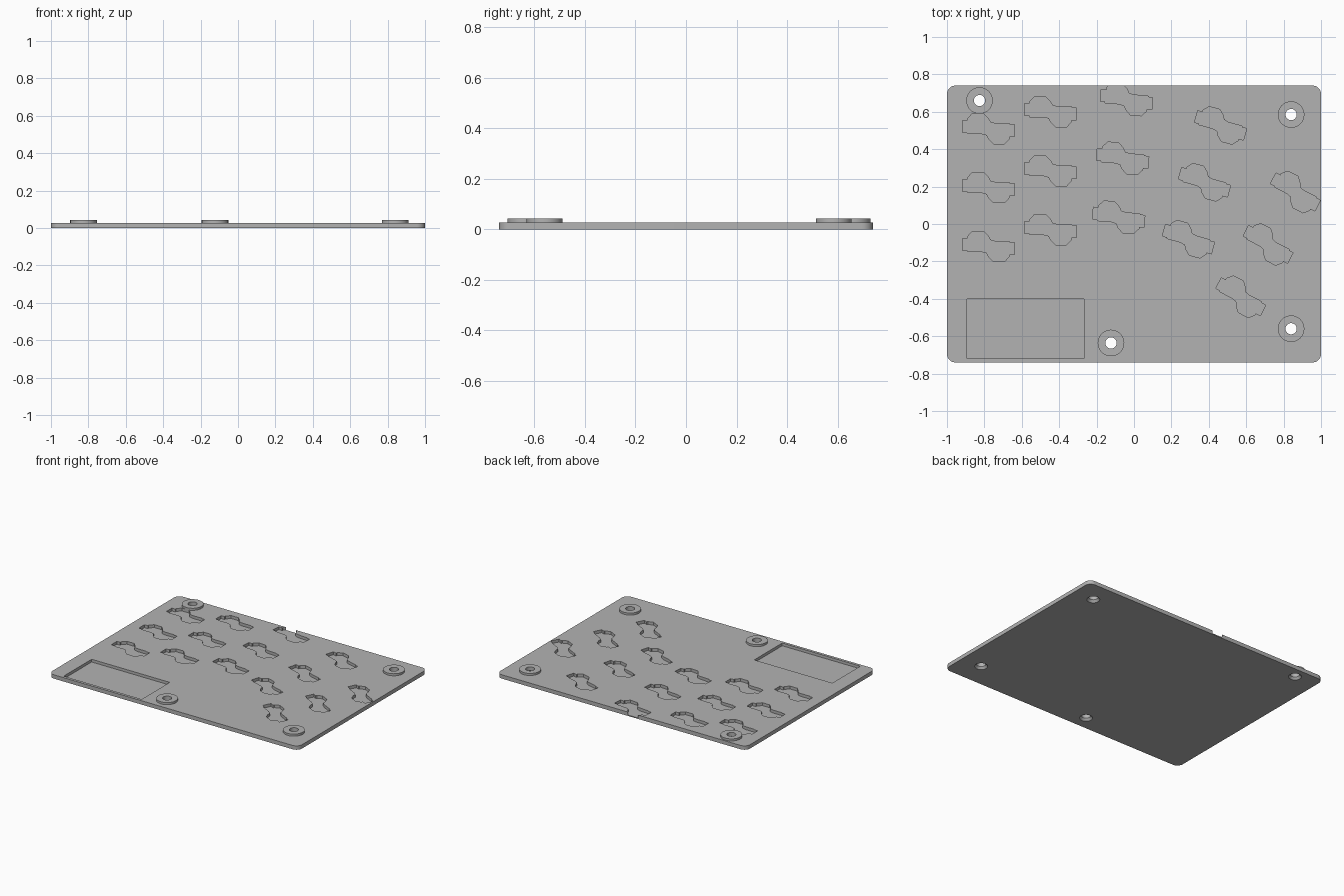
import bpy, bmesh, math
from mathutils import Matrix, Vector

if "Cube" in bpy.data.objects:
    bpy.data.objects.remove(bpy.data.objects["Cube"])

TOP, BOSS_TOP = 0.028, 0.043
grey = bpy.data.materials.new("plain grey")
grey.diffuse_color = (0.45, 0.45, 0.45, 1)
grey.use_nodes = True
grey.node_tree.nodes["Principled BSDF"].inputs["Base Color"].default_value = grey.diffuse_color


def prism(bm, pts, z0, z1):
    """Extrude a closed outline between two heights."""
    face = bm.faces.new([bm.verts.new((x, y, z0)) for x, y in pts])
    ext = bmesh.ops.extrude_face_region(bm, geom=[face])["geom"]
    bmesh.ops.translate(bm, vec=(0, 0, z1 - z0),
                        verts=[v for v in ext if isinstance(v, bmesh.types.BMVert)])


def make(name, bm):
    bmesh.ops.recalc_face_normals(bm, faces=bm.faces[:])
    me = bpy.data.meshes.new(name)
    bm.to_mesh(me)
    bm.free()
    ob = bpy.data.objects.new(name, me)
    me.materials.append(grey)
    bpy.context.collection.objects.link(ob)
    return ob


def smooth(ob):
    bpy.ops.object.select_all(action='DESELECT')
    ob.select_set(True)
    bpy.context.view_layer.objects.active = ob
    bpy.ops.object.shade_smooth_by_angle(angle=math.radians(30))


# Base plate with rounded corners
W, D, R = 1.0, 0.74, 0.045
outline = []
for k, (sx, sy) in enumerate([(1, 1), (-1, 1), (-1, -1), (1, -1)]):
    for i in range(9):
        a = math.radians(90 * k + 90 * i / 8)
        outline.append((sx * (W - R) + R * math.cos(a), sy * (D - R) + R * math.sin(a)))
bm = bmesh.new()
prism(bm, outline, 0, TOP)
plate = make("base_plate", bm)

# Socket pocket outline: one half, repeated by a half turn
half = [(-.139, -.021), (-.139, .043), (-.112, .043), (-.112, .053), (-.086, .081),
        (-.027, .081), (-.002, .056), (.010, .034), (.036, .027), (.112, .027), (.114, .021)]
socket = half + [(-x, -y) for x, y in half]

# Columns: first centre, step to the next one, count, tilt
columns = [((-.778, .51), (0, -.315), 3, 0),
           ((-.446, .60), (0, -.315), 3, 0),
           ((-.040, .666), (-.021, -.315), 3, -4.5),
           ((.463, .527), (-.086, -.304), 3, -15.5),
           ((.863, .171), (-.146, -.280), 3, -27)]
bm = bmesh.new()
for (cx, cy), (dx, dy), count, tilt in columns:
    turn = Matrix.Rotation(math.radians(tilt), 2)
    for i in range(count):
        c = Vector((cx + i * dx, cy + i * dy))
        prism(bm, [c + turn @ Vector(p) for p in socket], 0.007, 0.06)

# Rectangular board recess
prism(bm, [(-.893, -.72), (-.267, -.72), (-.267, -.40), (-.893, -.40)], 0.008, 0.06)

# Screw holes, wider at the underside
screws = [(-.826, .66), (.84, .585), (.84, -.56), (-.123, -.636)]
HOLE = 0.03
for x, y in screws:
    rings = [[bm.verts.new((x + r * math.cos(i * math.tau / 32),
                            y + r * math.sin(i * math.tau / 32), z)) for i in range(32)]
             for r, z in [(.0445, -.002), (HOLE, .016), (HOLE, .06)]]
    bm.faces.new(rings[0])
    bm.faces.new(rings[-1])
    for lo, hi in zip(rings, rings[1:]):
        for i in range(32):
            j = (i + 1) % 32
            bm.faces.new((lo[i], lo[j], hi[j], hi[i]))
cutter = make("pocket_cutter", bm)
cutter.hide_render = True

# Cut all pockets and holes, then drop the cutter
mod = plate.modifiers.new("pockets", 'BOOLEAN')
mod.operation, mod.solver, mod.object = 'DIFFERENCE', 'EXACT', cutter
bpy.context.view_layer.objects.active = plate
bpy.ops.object.modifier_apply(modifier=mod.name)
bpy.data.objects.remove(cutter)
smooth(plate)

# Raised ring around each screw hole
for n, (x, y) in enumerate(screws):
    bm = bmesh.new()
    profile = [(HOLE, TOP), (.071, TOP), (.071, BOSS_TOP), (HOLE, BOSS_TOP)]
    loops = [[bm.verts.new((x + r * math.cos(i * math.tau / 32),
                            y + r * math.sin(i * math.tau / 32), z)) for i in range(32)]
             for r, z in profile]
    for k in range(4):
        a, b = loops[k], loops[(k + 1) % 4]
        for i in range(32):
            j = (i + 1) % 32
            bm.faces.new((a[i], a[j], b[j], b[i]))
    smooth(make(f"screw_boss_{n + 1}", bm))
